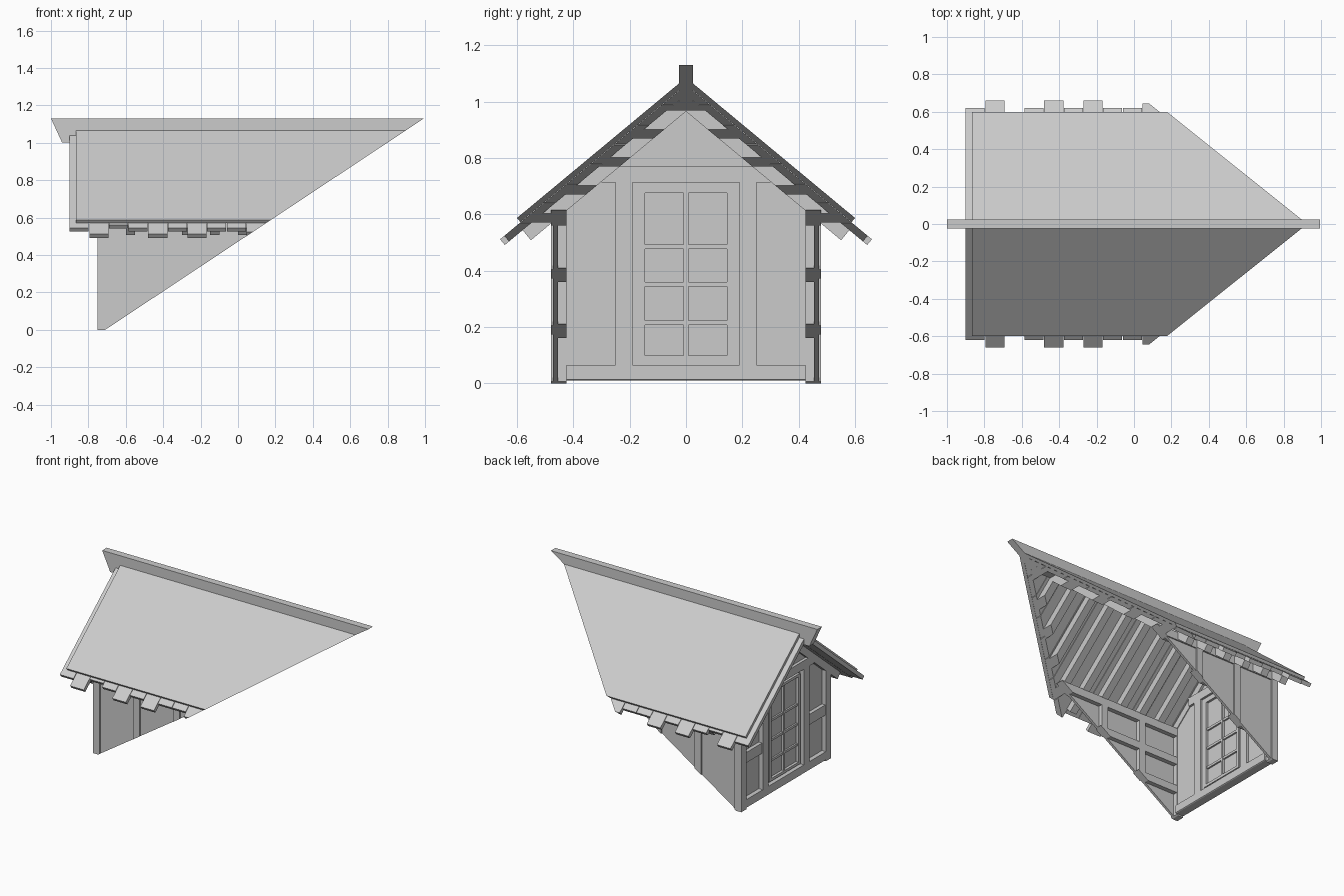
import bpy, bmesh
from mathutils import Vector

cube = bpy.data.objects.get("Cube")
if cube:
    bpy.data.objects.remove(cube)

mat = bpy.data.materials.new("plain grey")
mat.use_nodes = True
GREY = (0.6, 0.6, 0.6, 1)
mat.diffuse_color = GREY
mat.node_tree.nodes["Principled BSDF"].inputs["Base Color"].default_value = GREY

# Everything is trimmed by the slope of the main roof
PITCH = 0.663
CUT_POINT = Vector((-0.71, 0, 0))
CUT_NORMAL = Vector((PITCH, 0, -1)).normalized()


def prism(name, points, along, a, b):
    """Extrude a closed profile along x (points are y, z) or y (points are x, z)."""
    bm = bmesh.new()

    def place(p, t):
        return (t, p[0], p[1]) if along == "x" else (p[0], t, p[1])

    base = bm.faces.new([bm.verts.new(place(p, a)) for p in points])
    ext = bmesh.ops.extrude_face_region(bm, geom=[base])
    top = [v for v in ext["geom"] if isinstance(v, bmesh.types.BMVert)]
    shift = (b - a, 0, 0) if along == "x" else (0, b - a, 0)
    bmesh.ops.translate(bm, verts=top, vec=shift)
    bmesh.ops.recalc_face_normals(bm, faces=bm.faces)
    bmesh.ops.bisect_plane(bm, geom=bm.verts[:] + bm.edges[:] + bm.faces[:],
                           plane_co=CUT_POINT, plane_no=CUT_NORMAL, clear_outer=True)
    rim = [e for e in bm.edges if e.is_boundary]
    if rim:
        bmesh.ops.holes_fill(bm, edges=rim, sides=0)
    bmesh.ops.recalc_face_normals(bm, faces=bm.faces)
    if bm.faces:
        mesh = bpy.data.meshes.new(name)
        bm.to_mesh(mesh)
        mesh.materials.append(mat)
        bpy.context.collection.objects.link(bpy.data.objects.new(name, mesh))
    bm.free()


def box(name, x0, x1, y0, y1, z0, z1):
    prism(name, [(y0, z0), (y1, z0), (y1, z1), (y0, z1)], "x", x0, x1)


def roof_z(y, depth):
    return 1.085 - 0.83 * y - depth


def slope(name, side, x0, x1, y_end, top, bottom):
    """A board lying on the roof slope, with its eave end cut square."""
    back = (bottom - top) * 0.49
    prism(name, [(0, roof_z(0, top)), (side * y_end, roof_z(y_end, top)),
                 (side * (y_end - back), roof_z(y_end - back, bottom)),
                 (0, roof_z(0, bottom))], "x", x0, x1)


# Ridge beam with a raked front end
prism("ridge_beam", [(-1, 1.13), (-0.94, 1.0), (1, 1.0), (1, 1.13)], "y", -0.024, 0.024)

PLANK_ENDS = [0.62, 0.66, 0.6, 0.62, 0.66, 0.62, 0.66, 0.62, 0.62, 0.645]
for side in (-1, 1):
    # Roof cover, ragged planks and rafters
    slope("roof_cover", side, -0.865, 1, 0.6, 0, 0.025)
    for i in range(18):
        x = -0.9 + 0.105 * i
        end = PLANK_ENDS[i] if i < len(PLANK_ENDS) else 0.6
        slope("roof_plank", side, x, x + 0.102, end, 0.026, 0.06)
    for i in range(11):
        x = -0.75 + 0.15 * i
        slope("rafter", side, x, x + 0.05, 0.58, 0.06, 0.12)

    # Side wall framing
    def side_box(name, x0, x1, y0, y1, z0, z1):
        box(name, x0, x1, *sorted((side * y0, side * y1)), z0, z1)

    for x in (-0.75, -0.45, -0.15):
        side_box("side_post", x, x + 0.05, 0.425, 0.48, 0, 0.575)
    side_box("wall_plate", -0.75, 0.4, 0.425, 0.48, 0.56, 0.615)
    side_box("side_rail", -0.71, 0.1, 0.425, 0.468, 0.36, 0.41)
    side_box("side_rail", -0.71, 0.1, 0.425, 0.468, 0.16, 0.21)
    side_box("side_panel", -0.72, 0.3, 0.455, 0.472, 0.0, 0.58)

    # Gable framing beside the window
    side_box("window_post", -0.75, -0.69, 0.19, 0.25, 0.06, 0.72)
    side_box("gable_noggin", -0.745, -0.71, 0.25, 0.43, 0.31, 0.38)
    prism("gable_panel", [(side * 0.16, 0.06), (side * 0.44, 0.06),
                          (side * 0.44, 0.61), (side * 0.31, 0.715),
                          (side * 0.16, 0.715)], "x", -0.72, -0.705)
    side_box("window_stile", -0.74, -0.7, 0.145, 0.165, 0.08, 0.69)

# Gable beams and upper triangle
box("gable_sill", -0.75, -0.69, -0.425, 0.425, 0.01, 0.065)
box("gable_beam", -0.75, -0.69, -0.3, 0.3, 0.712, 0.77)
prism("gable_top_panel", [(-0.3, 0.715), (0.3, 0.715), (0, 0.98)], "x", -0.73, -0.715)

# Window with two columns and four rows of panes
box("window_pane", -0.722, -0.716, -0.15, 0.15, 0.085, 0.685)
for z in (0.08, 0.675):
    box("window_rail", -0.74, -0.7, -0.145, 0.145, z, z + 0.018)
box("window_mullion", -0.735, -0.703, -0.008, 0.008, 0.09, 0.68)
for z in (0.215, 0.352, 0.485):
    box("glazing_bar", -0.733, -0.705, -0.145, 0.145, z - 0.008, z + 0.008)
box("window_apron", -0.72, -0.705, -0.19, 0.19, 0.06, 0.085)
box("window_lintel", -0.72, -0.705, -0.19, 0.19, 0.69, 0.715)
